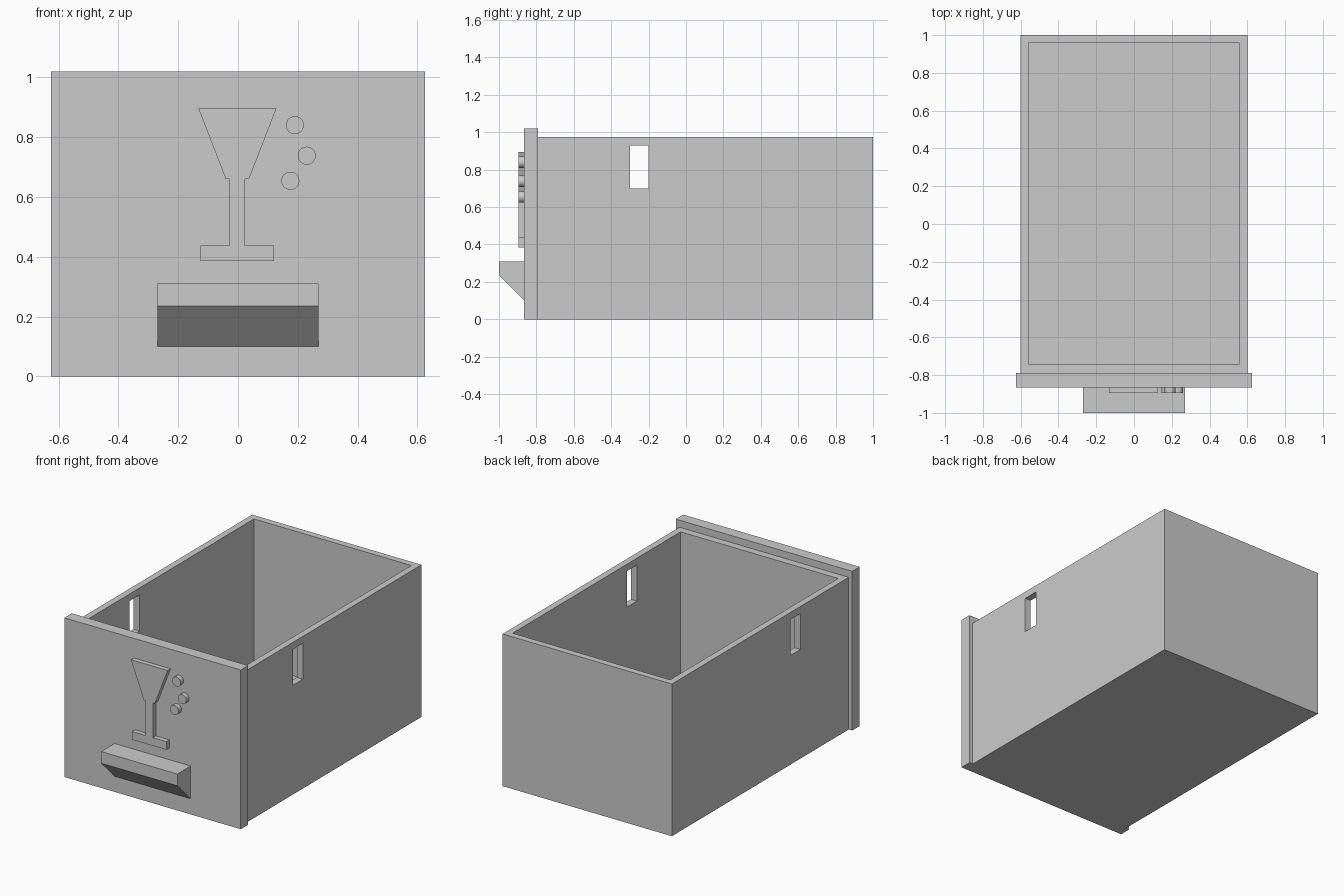
import bpy
import math

default_cube = bpy.data.objects.get("Cube")
if default_cube:
    bpy.data.objects.remove(default_cube, do_unlink=True)

GREY = (0.6, 0.6, 0.6, 1)
plastic = bpy.data.materials.new("light grey plastic")
plastic.use_nodes = True
plastic.diffuse_color = GREY
plastic.node_tree.nodes["Principled BSDF"].inputs["Base Color"].default_value = GREY


def prism(name, outline, to_point, start, end):
    """Extrude a 2D outline between two depths; to_point maps (a, b, depth) to 3D."""
    n = len(outline)
    verts = [to_point(a, b, d) for d in (start, end) for a, b in outline]
    faces = [tuple(range(n)), tuple(range(2 * n - 1, n - 1, -1))]
    faces += [(i, i + n, (i + 1) % n + n, (i + 1) % n) for i in range(n)]
    mesh = bpy.data.meshes.new(name)
    mesh.from_pydata(verts, [], faces)
    mesh.materials.append(plastic)
    obj = bpy.data.objects.new(name, mesh)
    bpy.context.collection.objects.link(obj)
    # Consistent outward normals
    bpy.context.view_layer.objects.active = obj
    bpy.ops.object.mode_set(mode='EDIT')
    bpy.ops.mesh.select_all(action='SELECT')
    bpy.ops.mesh.normals_make_consistent(inside=False)
    bpy.ops.object.mode_set(mode='OBJECT')
    return obj


def along_y(a, b, d):
    return (a, d, b)


def along_x(a, b, d):
    return (d, a, b)


def box(name, x, y, z):
    corners = [(x[0], z[0]), (x[1], z[0]), (x[1], z[1]), (x[0], z[1])]
    return prism(name, corners, along_y, *y)


def cut(target, cutter):
    mod = target.modifiers.new("cut", 'BOOLEAN')
    mod.operation = 'DIFFERENCE'
    mod.solver = 'EXACT'
    mod.object = cutter
    bpy.context.view_layer.objects.active = target
    bpy.ops.object.modifier_apply(modifier=mod.name)
    bpy.data.objects.remove(cutter, do_unlink=True)


# Open drawer box with a slot through both side walls
FRONT, BACK = -0.865, -0.79
drawer = box("drawer_box", (-0.6, 0.6), (BACK, 1), (0, 0.975))
cut(drawer, box("cavity_cutter", (-0.558, 0.558), (-0.742, 0.958), (0.045, 1.2)))
cut(drawer, box("slot_cutter", (-0.8, 0.8), (-0.3, -0.2), (0.7, 0.93)))

# Front panel, wider and taller than the box
box("front_panel", (-0.625, 0.625), (FRONT, BACK), (0, 1.02))

# Wedge-shaped pull handle
wedge = [(FRONT, 0.1), (-1, 0.235), (-1, 0.31), (FRONT, 0.31)]
prism("pull_handle", wedge, along_x, -0.27, 0.27)

# Raised cocktail glass
RELIEF = -0.895
glass = [(-0.132, 0.895), (-0.041, 0.66), (-0.028, 0.66), (-0.028, 0.437),
         (-0.125, 0.437), (-0.125, 0.385), (0.12, 0.385), (0.12, 0.437),
         (0.023, 0.437), (0.023, 0.66), (0.037, 0.66), (0.128, 0.895)]
prism("glass_relief", glass, along_y, RELIEF, FRONT)

# Raised round bubbles
for i, (x, z) in enumerate([(0.19, 0.84), (0.23, 0.738), (0.175, 0.654)]):
    bpy.ops.mesh.primitive_cylinder_add(
        vertices=48, radius=0.03, depth=FRONT - RELIEF,
        location=(x, (FRONT + RELIEF) / 2, z), rotation=(math.pi / 2, 0, 0))
    bubble = bpy.context.object
    bubble.name = f"bubble_{i + 1}"
    bubble.data.materials.append(plastic)
    bpy.ops.object.shade_smooth_by_angle()
